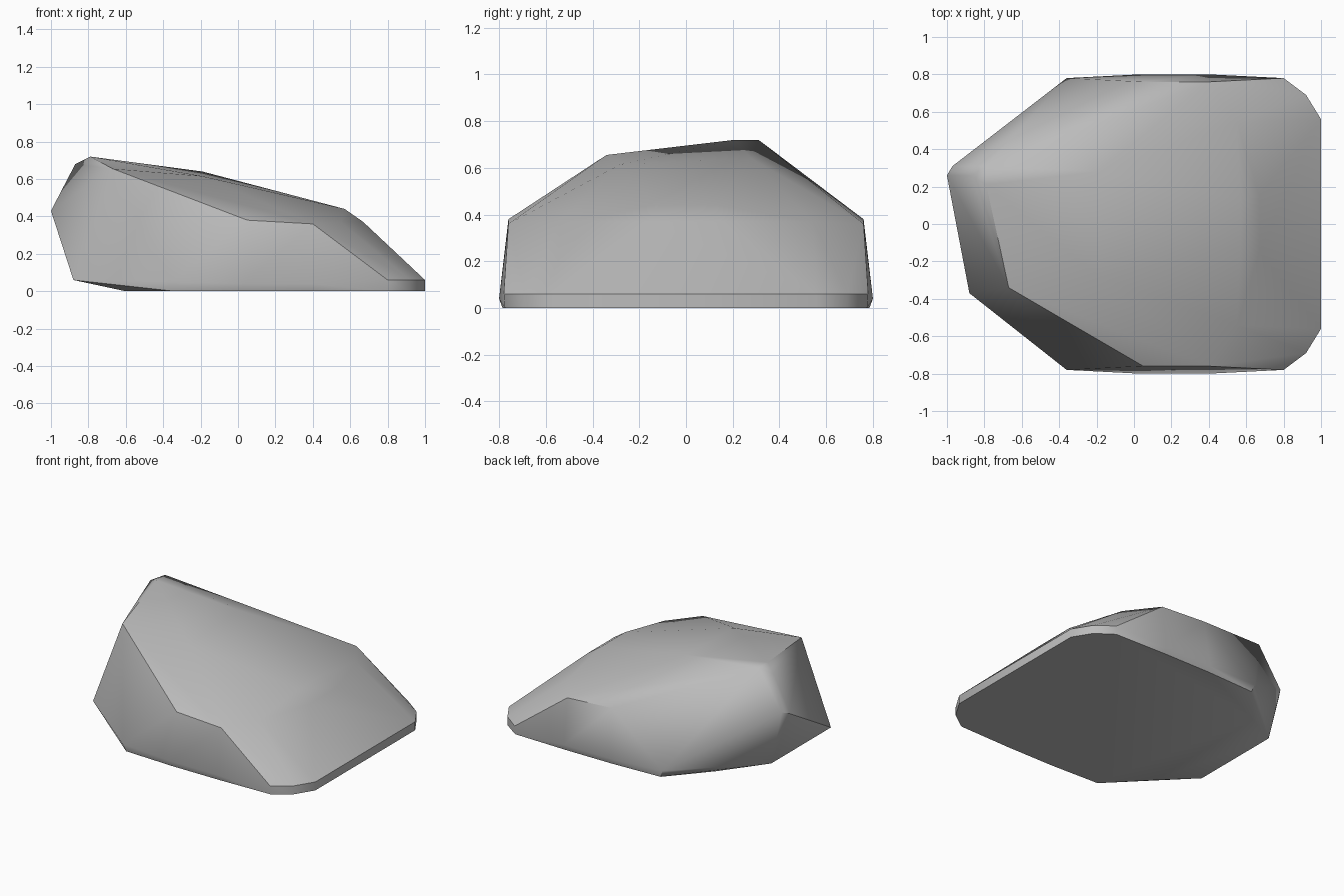
import bpy, bmesh
from math import radians

cube = bpy.data.objects.get("Cube")
if cube:
    bpy.data.objects.remove(cube, do_unlink=True)

# Stone colour
stone = bpy.data.materials.new("stone_grey")
stone.use_nodes = True
grey = (0.5, 0.5, 0.5, 1)
stone.diffuse_color = grey
stone.node_tree.nodes["Principled BSDF"].inputs["Base Color"].default_value = grey

# Corners shared by the front and back flanks
paired = [
    (0.05, 0.76, 0.38), (0.40, 0.76, 0.36),                        # shoulders
    (-0.36, 0.78, 0.05), (0.03, 0.80, 0.04), (0.40, 0.80, 0.04),   # skirt
    (0.80, 0.78, 0.06), (0.92, 0.69, 0.06), (1.00, 0.56, 0.06),    # toe
    (-0.34, 0.77, 0), (0.03, 0.785, 0), (0.40, 0.785, 0),          # footprint
    (0.80, 0.775, 0), (0.92, 0.69, 0), (1.00, 0.56, 0),
    (0.55, 0.54, 0.37), (0.57, 0.13, 0.44), (0.67, 0.15, 0.37),    # brow of slope
]
# Uneven high end and its undercut
crest = [
    (-1.00, 0.26, 0.43), (-0.97, 0.31, 0.45), (-0.87, 0.26, 0.68),
    (-0.79, 0.31, 0.72), (-0.79, 0.21, 0.72), (-0.67, -0.34, 0.655),
    (-0.19, 0.28, 0.64), (-0.19, -0.28, 0.615),
    (-0.88, 0.30, 0.06), (-0.88, -0.37, 0.06),
    (-0.58, 0.50, 0), (-0.60, -0.50, 0),
]

# Boulder skin stretched around the corners
bm = bmesh.new()
for x, y, z in paired:
    bm.verts.new((x, y, z))
    bm.verts.new((x, -y, z))
for corner in crest:
    bm.verts.new(corner)
hull = bmesh.ops.convex_hull(bm, input=bm.verts[:])
bmesh.ops.delete(bm, geom=[v for v in bm.verts if not v.link_faces], context='VERTS')
bmesh.ops.dissolve_limit(bm, angle_limit=radians(1), verts=bm.verts[:], edges=bm.edges[:])
bmesh.ops.recalc_face_normals(bm, faces=bm.faces[:])

mesh = bpy.data.meshes.new("boulder")
bm.to_mesh(mesh)
bm.free()
mesh.materials.append(stone)
boulder = bpy.data.objects.new("boulder", mesh)
bpy.context.collection.objects.link(boulder)

# Worn facets: soft across shallow angles, crisp on the hard breaks
bpy.ops.object.select_all(action='DESELECT')
boulder.select_set(True)
bpy.context.view_layer.objects.active = boulder
bpy.ops.object.shade_smooth_by_angle(angle=radians(38))
